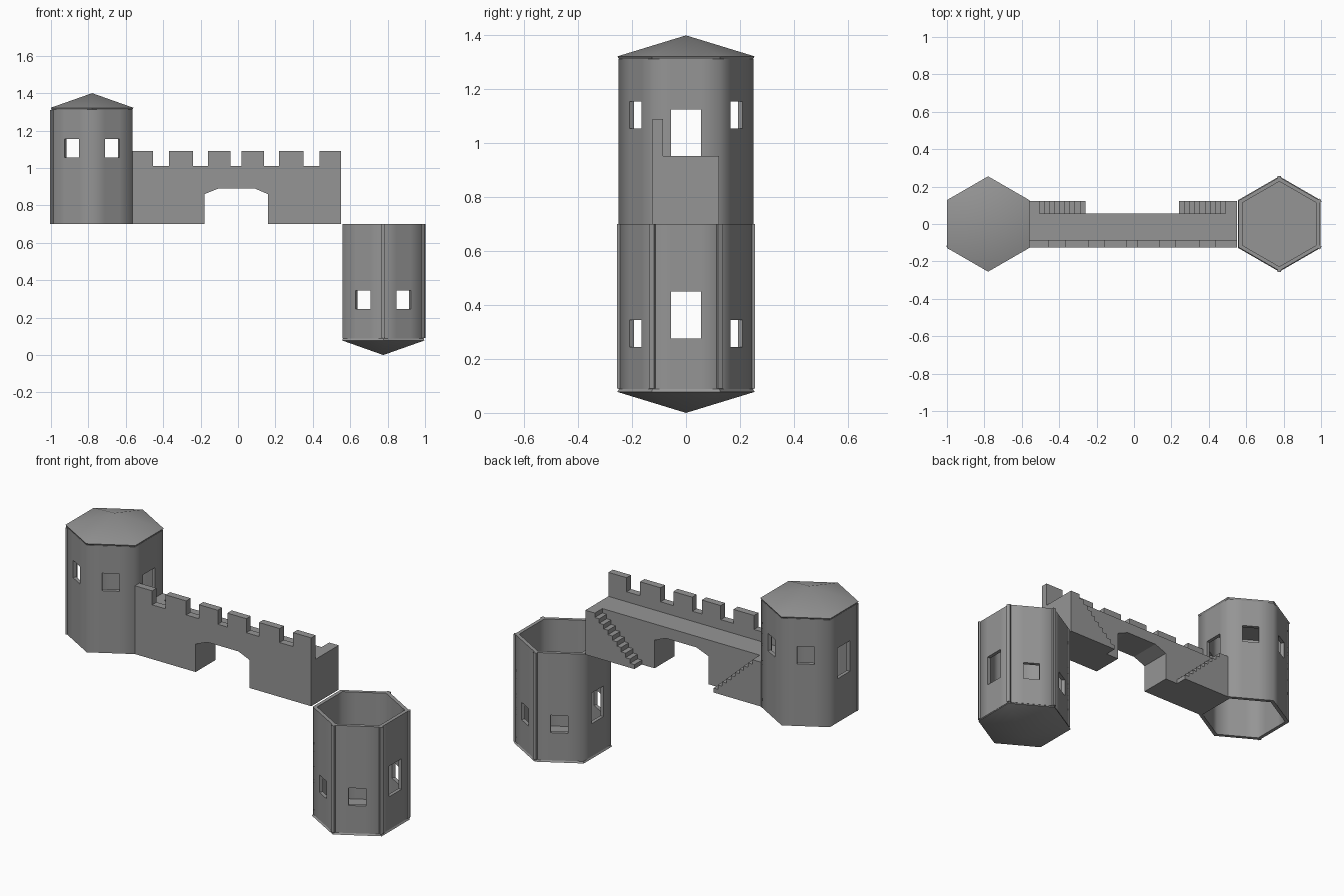
import bpy, bmesh
from math import pi, cos, sin, tan, radians

if "Cube" in bpy.data.objects:
    bpy.data.objects.remove(bpy.data.objects["Cube"])

grey = bpy.data.materials.new("dark_grey")
grey.diffuse_color = (0.3, 0.3, 0.3, 1)
grey.use_nodes = True
grey.node_tree.nodes["Principled BSDF"].inputs["Base Color"].default_value = grey.diffuse_color


def make(name, verts, faces, recalc=True):
    me = bpy.data.meshes.new(name)
    me.from_pydata(verts, [], faces)
    bm = bmesh.new()
    bm.from_mesh(me)
    bmesh.ops.remove_doubles(bm, verts=bm.verts[:], dist=0.0005)
    if recalc:
        bmesh.ops.recalc_face_normals(bm, faces=bm.faces[:])
    bm.to_mesh(me)
    bm.free()
    me.materials.append(grey)
    ob = bpy.data.objects.new(name, me)
    bpy.context.collection.objects.link(ob)
    return ob


def select(ob):
    bpy.ops.object.select_all(action='DESELECT')
    ob.select_set(True)
    bpy.context.view_layer.objects.active = ob


def smooth(ob, angle):
    select(ob)
    bpy.ops.object.shade_smooth_by_angle(angle=radians(angle))


def prism(name, pts, y0, y1):
    """Extrude an x-z outline from y0 to y1."""
    n = len(pts)
    verts = [(x, y, z) for y in (y0, y1) for x, z in pts]
    faces = [list(range(n)), list(range(2 * n - 1, n - 1, -1))]
    faces += [[i, (i + 1) % n, n + (i + 1) % n, n + i] for i in range(n)]
    return make(name, verts, faces)


def post(name, cx, a, s, r0, r1):
    """Thin strip covering a tower corner."""
    w, verts = 0.01, []
    for z in (0, 0.61):
        for r, u in ((r0, -w), (r1, -w), (r1, w), (r0, w)):
            verts.append((cx + r * cos(a) - u * sin(a), r * sin(a) + u * cos(a), 0.70 + s * z))
    make(name, verts, [(0, 1, 2, 3), (4, 5, 6, 7), (0, 1, 5, 4), (1, 2, 6, 5),
                       (2, 3, 7, 6), (3, 0, 4, 7)])


def tower(label, cx, s):
    """Six-sided shell with openings and a roof; s = -1 is upside down."""
    ap, base = 0.217, 0.70
    hw = ap * tan(pi / 6)
    # walls: doors face +x and -x, windows on the slanted sides
    verts, faces = [], []
    for i in range(6):
        half, z0, z1 = (0.055, 0.25, 0.425) if i % 3 == 0 else (0.045, 0.355, 0.455)
        c, d = cos(i * pi / 3), sin(i * pi / 3)
        o = len(verts)
        # rows shared by all sides, so neighbouring sides weld at the corners
        zs = (0, 0.25, 0.355, 0.425, 0.455, 0.612)
        us = (-hw, -half, half, hw)
        verts += [(cx + ap * c - u * d, ap * d + u * c, base + s * z) for z in zs for u in us]
        for r in range(5):
            for k in range(3):
                if k == 1 and z0 <= zs[r] and zs[r + 1] <= z1:
                    continue
                p = o + r * 4 + k
                f = [p, p + 1, p + 5, p + 4]
                faces.append(f if s > 0 else f[::-1])
    walls = make(label + "_walls", verts, faces, recalc=False)
    mod = walls.modifiers.new("thickness", 'SOLIDIFY')
    mod.thickness = 0.02
    mod.offset = -1
    mod.use_even_offset = True
    select(walls)
    bpy.ops.object.modifier_apply(modifier=mod.name)
    smooth(walls, 65)
    # roof with a flat underside and small eave
    verts = []
    for r, z in ((0.247, 0.61), (0.255, 0.622)):
        for i in range(6):
            a = radians(30 + 60 * i)
            verts.append((cx + r * cos(a), r * sin(a), base + s * z))
    verts.append((cx, 0, base + s * 0.70))
    faces = [list(range(6))]
    for i in range(6):
        j = (i + 1) % 6
        faces += [[i, j, 6 + j, 6 + i], [6 + i, 6 + j, 12]]
    smooth(make(label + "_roof", verts, faces), 35)


tower("upright_tower", -0.78, 1)
tower("inverted_tower", 0.777, -1)
for deg in (-90, -30, 30, 90):
    post("inverted_tower_corner_post", 0.777, radians(deg), -1, 0.235, 0.256)
post("upright_tower_corner_post", -0.78, radians(210), 1, 0.235, 0.253)

# Wall with archway
L, R = -0.565, 0.55
prism("wall", [(L, 0.70), (-0.18, 0.70), (-0.18, 0.86), (-0.105, 0.89), (0.09, 0.89),
               (0.16, 0.86), (0.16, 0.70), (R, 0.70), (R, 0.953), (L, 0.953)], -0.125, 0.055)

# Battlement
merlons = [(L, -0.455), (-0.37, -0.24), (-0.16, -0.04), (0.02, 0.14), (0.22, 0.35), (0.435, R)]
outline = [(R, 0.953), (L, 0.953)]
for i, (a, b) in enumerate(merlons):
    if i > 0:
        outline.append((a, 1.01))
    outline += [(a, 1.09), (b, 1.09)]
    if i < len(merlons) - 1:
        outline.append((b, 1.01))
prism("battlement", outline, -0.125, -0.085)


# Stairs with landing, behind the wall
def stairs(name, end, top, foot, n=9):
    pts = [(end, 0.70), (end, 0.953), (top, 0.953)]
    run = (foot - top) / n
    for k in range(1, n + 1):
        z = 0.953 - 0.253 * k / (n + 1)
        pts += [(top + run * (k - 1), z), (top + run * k, z)]
    pts.append((foot, 0.70))
    prism(name, pts, 0.055, 0.123)


stairs("left_stairs", L, -0.505, -0.26)
stairs("right_stairs", R, 0.49, 0.24)
